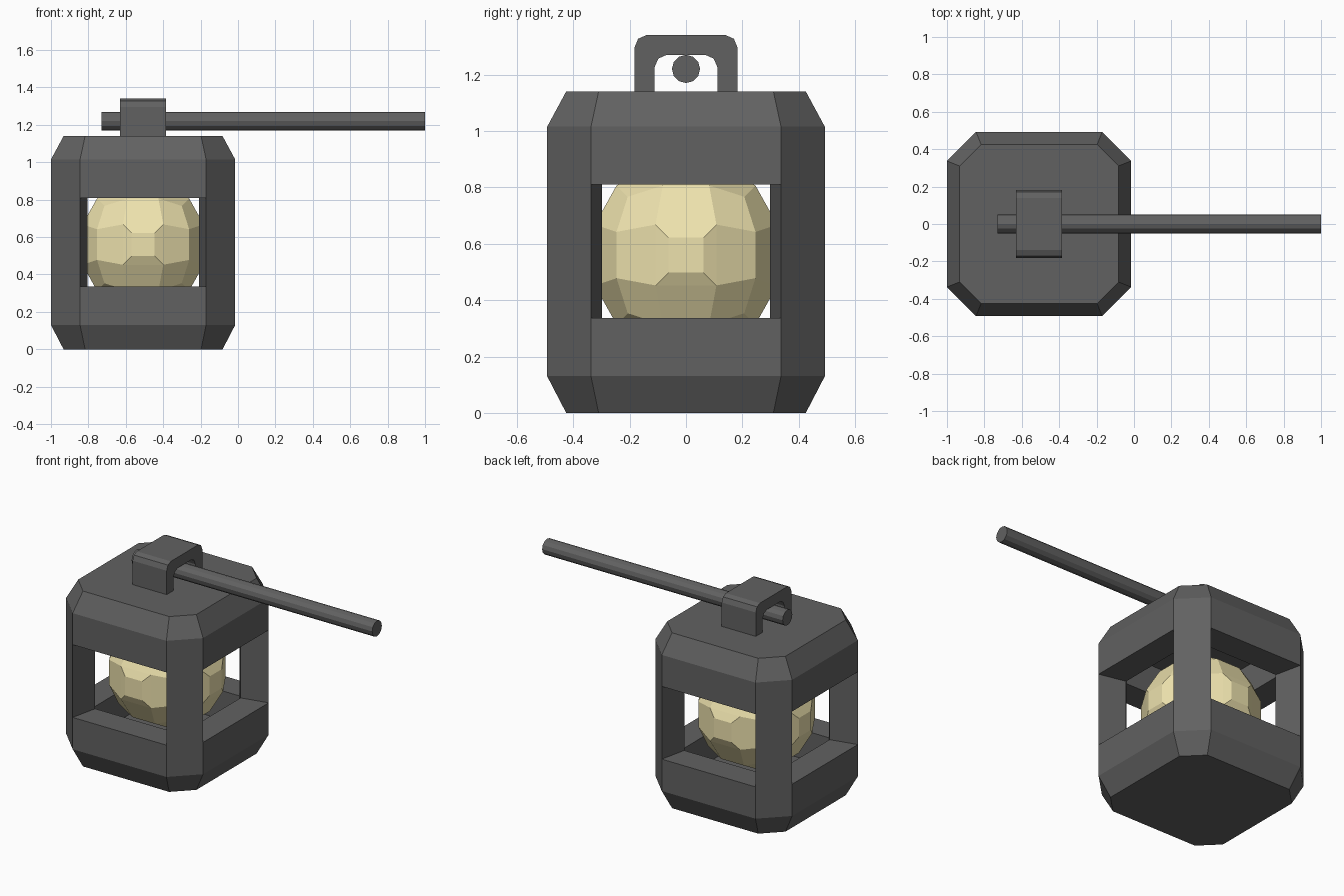
import bpy, bmesh
from mathutils import Matrix, Vector

if "Cube" in bpy.data.objects:
    bpy.data.objects.remove(bpy.data.objects["Cube"])

CX = -0.5075  # lantern axis


def material(name, rgb):
    m = bpy.data.materials.new(name)
    m.diffuse_color = (*rgb, 1)
    m.use_nodes = True
    m.node_tree.nodes["Principled BSDF"].inputs["Base Color"].default_value = m.diffuse_color
    return m


METAL = material("dark_metal", (0.12, 0.12, 0.12))
GLOW = material("warm_glow", (0.85, 0.76, 0.42))


def finish(bm, name, mat, loc=(0, 0, 0)):
    bmesh.ops.remove_doubles(bm, verts=bm.verts, dist=1e-5)
    bmesh.ops.recalc_face_normals(bm, faces=bm.faces)
    me = bpy.data.meshes.new(name)
    bm.to_mesh(me)
    bm.free()
    me.materials.append(mat)
    ob = bpy.data.objects.new(name, me)
    ob.location = loc
    bpy.context.collection.objects.link(ob)
    return ob


def octagon(bm, half, corner, z):
    h, c = half, corner
    pts = [(c, -h), (h, -c), (h, c), (c, h), (-c, h), (-h, c), (-h, -c), (-c, -h)]
    return [bm.verts.new((x, y, z)) for x, y in pts]


def bridge(bm, a, b, segments=range(8)):
    for i in segments:
        j = (i + 1) % 8
        bm.faces.new((a[i], a[j], b[j], b[i]))


OUT, INN = (0.4925, 0.337), (0.317, 0.298)
TIP = (0.425, 0.31)
LOW, HIGH = 0.337, 0.81

# Cage: hollow base, hollow lid and four chamfered corner posts
bm = bmesh.new()
sections = []
for tip_z, bevel_z, rim_z, cavity_z in ((0, 0.13, LOW, 0.15), (1.14, 1.015, HIGH, 1.0)):
    rings = [octagon(bm, *TIP, tip_z), octagon(bm, *OUT, bevel_z),
             octagon(bm, *OUT, rim_z), octagon(bm, *INN, rim_z),
             octagon(bm, *INN, cavity_z)]
    for n, (a, b) in enumerate(zip(rings, rings[1:])):
        # rim faces are left open where the posts join
        bridge(bm, a, b, (1, 3, 5, 7) if n == 2 else range(8))
    bm.faces.new(rings[0])
    bm.faces.new(rings[-1])
    sections.append((rings[2], rings[3]))
(lo_out, lo_in), (hi_out, hi_in) = sections
corners = (0, 2, 4, 6)
bridge(bm, lo_out, hi_out, corners)
bridge(bm, lo_in, hi_in, corners)
for i in range(8):
    bm.faces.new((lo_out[i], lo_in[i], hi_in[i], hi_out[i]))
finish(bm, "lantern_cage", METAL, (CX, 0, 0))

# Glowing orb: 3x3 cube sphere with a small inset square at each pole
bm = bmesh.new()
bmesh.ops.create_cube(bm, size=2)
bmesh.ops.subdivide_edges(bm, edges=bm.edges[:], cuts=2, use_grid_fill=True)
poles = [f for f in bm.faces if sorted(abs(k) for k in f.calc_center_median())[1] < 0.1]
bmesh.ops.inset_individual(bm, faces=poles, thickness=0.22)
for v in bm.verts:
    v.co = v.co.normalized() * 0.358
finish(bm, "glow_orb", GLOW, (CX, 0, 0.56))

# Hanging loop: arch profile extruded along x
outer = [(0.183, 1.14), (0.183, 1.295), (0.17, 1.327), (0.14, 1.34)]
inner = [(0.112, 1.14), (0.112, 1.225), (0.098, 1.257), (0.068, 1.27)]


def mirrored(half):
    return half + [(-y, z) for y, z in reversed(half)]


bm = bmesh.new()
fo, fi, bo, bi = ([bm.verts.new((x, y, z)) for y, z in mirrored(p)]
                  for x, p in ((-0.63, outer), (-0.63, inner), (-0.385, outer), (-0.385, inner)))
for a, b in ((fo, fi), (bo, bi), (fo, bo), (fi, bi)):
    for i in range(7):
        bm.faces.new((a[i], a[i + 1], b[i + 1], b[i]))
for i in (0, 7):
    bm.faces.new((fo[i], fi[i], bi[i], bo[i]))
finish(bm, "hanging_loop", METAL)

# Carrying rod through the loop
bm = bmesh.new()
bmesh.ops.create_cone(bm, cap_ends=True, segments=12, radius1=0.05, radius2=0.05,
                      depth=1.73, matrix=Matrix.Rotation(1.5707963, 4, 'Y'))
finish(bm, "carrying_rod", METAL, (0.135, 0, 1.22))
